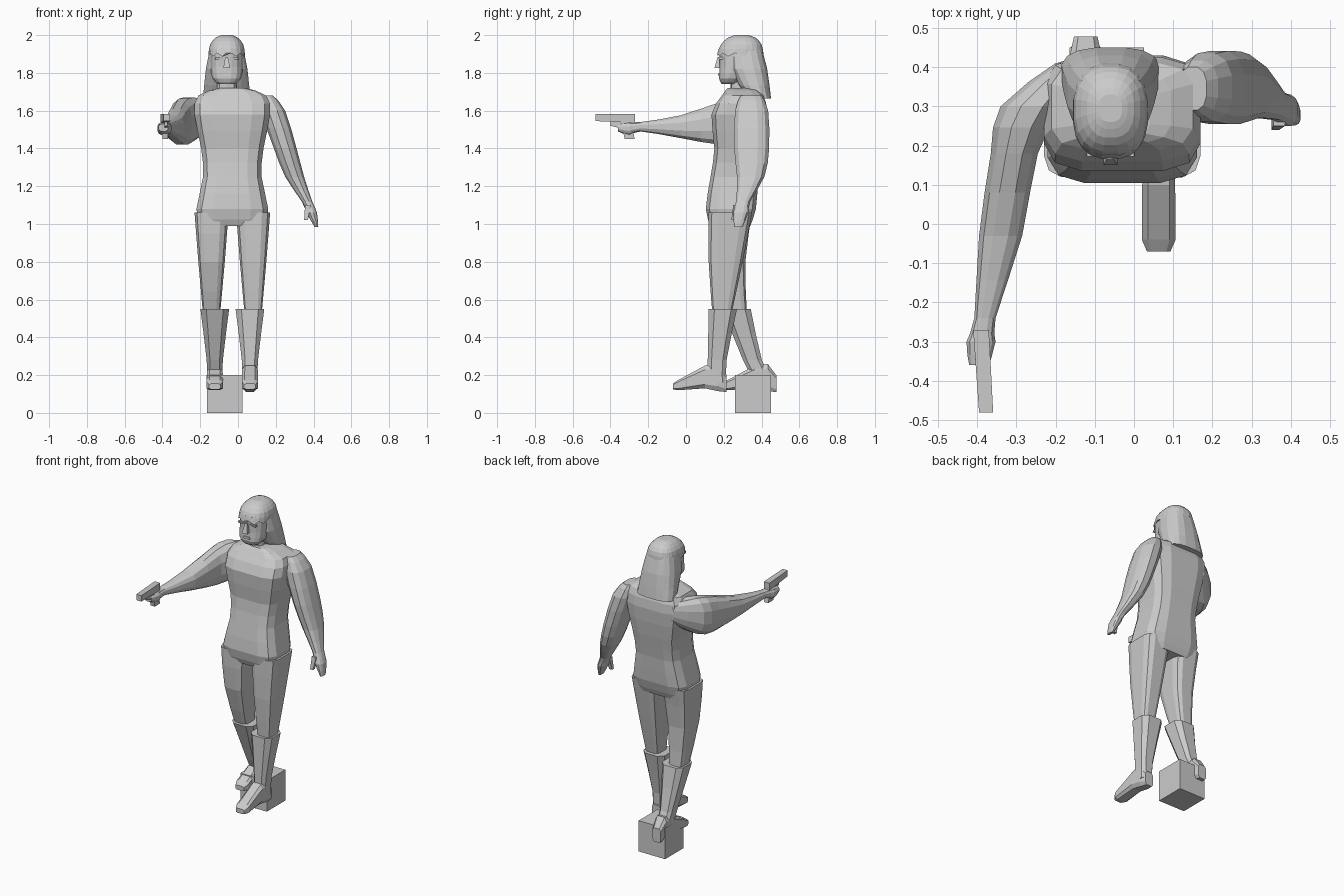
import bpy
import bmesh
from math import cos, sin, pi, copysign

default_cube = bpy.data.objects.get("Cube")
if default_cube:
    bpy.data.objects.remove(default_cube, do_unlink=True)

# One plain grey for the whole figure
grey = bpy.data.materials.new("plain_grey")
grey.use_nodes = True
grey.diffuse_color = (0.6, 0.6, 0.6, 1)
for node in grey.node_tree.nodes:
    if node.type == "BSDF_PRINCIPLED":
        node.inputs["Base Color"].default_value = grey.diffuse_color

BODY_X = -.03
HEAD_X = -.06


def section_outline(sides, squareness):
    """Rounded-square outline that exactly fills the range -1 to 1."""
    outline = []
    for i in range(sides):
        angle = 2 * pi * (i + 0.5) / sides
        outline.append([copysign(abs(f(angle)) ** squareness, f(angle)) for f in (cos, sin)])
    widest = max(abs(value) for point in outline for value in point)
    return [(u / widest, v / widest) for u, v in outline]


def refine(sections):
    """Insert a smoothly curved section between each neighbouring pair."""
    padded = [sections[0], *sections, sections[-1]]
    refined = []
    for before, start, end, after in zip(padded, padded[1:], padded[2:], padded[3:]):
        middle = [(9 * (b + c) - a - d) / 16 for a, b, c, d in zip(before, start, end, after)]
        refined += [start, middle]
    return refined + [sections[-1]]


def loft(name, sections, axis="z", sides=12, squareness=0.6, jagged=0):
    """Skin a closed body through sections (position, centre_x, half_width, low, high).
    Low and high run along y when the axis is z, and along z when the axis is y."""
    bm = bmesh.new()
    outline = section_outline(sides, squareness)
    rings = []
    for position, centre_x, half_width, low, high in sections:
        ring = []
        for u, v in outline:
            x = centre_x + u * half_width
            depth = (low + high) / 2 + v * (high - low) / 2
            corner = (x, depth, position) if axis == "z" else (x, position, depth)
            ring.append(bm.verts.new(corner))
        rings.append(ring)
    # Drop every other corner of the first ring for a ragged edge
    for vert in rings[0][::2]:
        vert.co.z -= jagged
    for lower, upper in zip(rings, rings[1:]):
        for i in range(sides):
            j = (i + 1) % sides
            bm.faces.new((lower[i], lower[j], upper[j], upper[i]))
    bm.faces.new(rings[0])
    bm.faces.new(rings[-1])
    bmesh.ops.recalc_face_normals(bm, faces=bm.faces)
    mesh = bpy.data.meshes.new(name)
    bm.to_mesh(mesh)
    bm.free()
    mesh.materials.append(grey)
    part = bpy.data.objects.new(name, mesh)
    bpy.context.collection.objects.link(part)


def column(name, centre_x, sections, swing=0, **style):
    """Upright body from (height, half_width, front, back), swung backwards low down."""
    placed = []
    for height, half_width, front, back in sections:
        lean = swing * (1 - height) ** 2 if height < 1 else 0
        placed.append((height, centre_x, half_width, front + lean, back + lean))
    loft(name, refine(placed), **style)


def block(name, start, end, axis="z"):
    """Four-sided tapered block between two sections."""
    loft(name, [start, end], axis, sides=4, squareness=1)


# Support block under the rear foot
block("support_block", (0, -.07, .095, .26, .45), (.2, -.07, .095, .26, .45))

# Torso, from crotch to collar
column("torso", BODY_X, [
    (.99, .17, .13, .34),
    (1.08, .19, .105, .37),
    (1.25, .155, .13, .385),
    (1.4, .165, .15, .41),
    (1.58, .2, .135, .43),
    (1.68, .18, .19, .41),
    (1.72, .07, .22, .36),
], squareness=0.5)
column("neck", HEAD_X, [(1.68, .055, .235, .34), (1.8, .05, .235, .33)], sides=10)

# Two legs from the same shapes; the right one swings back onto the block
for side, direction, swing in (("left", 1, 0), ("right", -1, .36)):
    leg_x = BODY_X + direction * .11
    boot_x = BODY_X + direction * .093
    column(side + "_leg", leg_x, [
        (.52, .045, .14, .24),
        (.8, .07, .12, .3),
        (1.06, .09, .12, .35),
    ], swing, squareness=0.5)
    column(side + "_boot", boot_x, [
        (.16, .04, .11, .215),
        (.28, .043, .115, .215),
        (.55, .076, .12, .27),
    ], swing, sides=8)
    sole_shift = swing * .73
    foot = [
        (-.07, .03, .125, .155),
        (-.04, .043, .12, .175),
        (.1, .042, .13, .25),
        (.17, .04, .115, .26),
        (.215, .03, .11, .2),
    ]
    loft(side + "_foot", [
        (y + sole_shift, boot_x, half_width, bottom, top)
        for y, half_width, bottom, top in foot
    ], axis="y", sides=8, squareness=0.5)

# Left arm hanging down, narrowing into the hand, and its thumb
loft("left_arm", refine([
    (1.68, .15, .035, .29, .4),
    (1.6, .185, .065, .26, .435),
    (1.4, .25, .06, .255, .44),
    (1.25, .3, .05, .27, .415),
    (1.12, .365, .028, .265, .34),
    (1.06, .39, .028, .25, .33),
    (.985, .415, .01, .255, .3),
]), squareness=0.8)
block("left_thumb", (1.1, .37, .015, .25, .28), (1.02, .36, .01, .24, .26))

# Right arm reaching forward into a closed fist
loft("right_arm", refine([
    (.41, -.15, .05, 1.53, 1.64),
    (.3, -.26, .08, 1.44, 1.67),
    (.18, -.305, .06, 1.42, 1.645),
    (-.03, -.34, .055, 1.455, 1.575),
    (-.24, -.38, .027, 1.49, 1.54),
    (-.3, -.39, .037, 1.47, 1.54),
    (-.36, -.395, .025, 1.49, 1.53),
]), axis="y", squareness=0.8)

# Pistol
block("pistol_slide", (-.48, -.377, .018, 1.545, 1.583),
      (-.27, -.39, .02, 1.535, 1.583), axis="y")
block("pistol_grip", (1.45, -.385, .015, -.325, -.272), (1.55, -.388, .017, -.345, -.29))
block("trigger_guard", (-.4, -.382, .008, 1.52, 1.55), (-.34, -.382, .008, 1.505, 1.55), axis="y")

# Head and simple facial features
column("head", HEAD_X, [
    (1.74, .045, .19, .27),
    (1.77, .075, .175, .31),
    (1.83, .085, .178, .37),
    (1.93, .085, .175, .39),
], sides=16, squareness=0.75)
block("nose", (1.825, HEAD_X, .018, .15, .2), (1.885, HEAD_X, .007, .168, .2))
block("lips", (1.785, HEAD_X, .025, .168, .2), (1.797, HEAD_X, .02, .17, .2))
for side, direction in (("right", -1), ("left", 1)):
    brow_x = HEAD_X + direction * .04
    block(side + "_brow", (1.872, brow_x, .022, .174, .21), (1.884, brow_x, .02, .172, .21))

# Long hair: ragged fringe cap over the crown and a curtain behind
column("hair_cap", HEAD_X, [
    (1.905, .096, .166, .41),
    (1.95, .088, .185, .4),
    (1.985, .06, .22, .37),
    (2, .03, .26, .33),
], sides=20, squareness=0.8, jagged=.018)
column("hair_curtain", HEAD_X, [
    (1.665, .125, .325, .45),
    (1.82, .11, .23, .43),
    (1.95, .083, .225, .395),
], sides=16, squareness=0.75)
